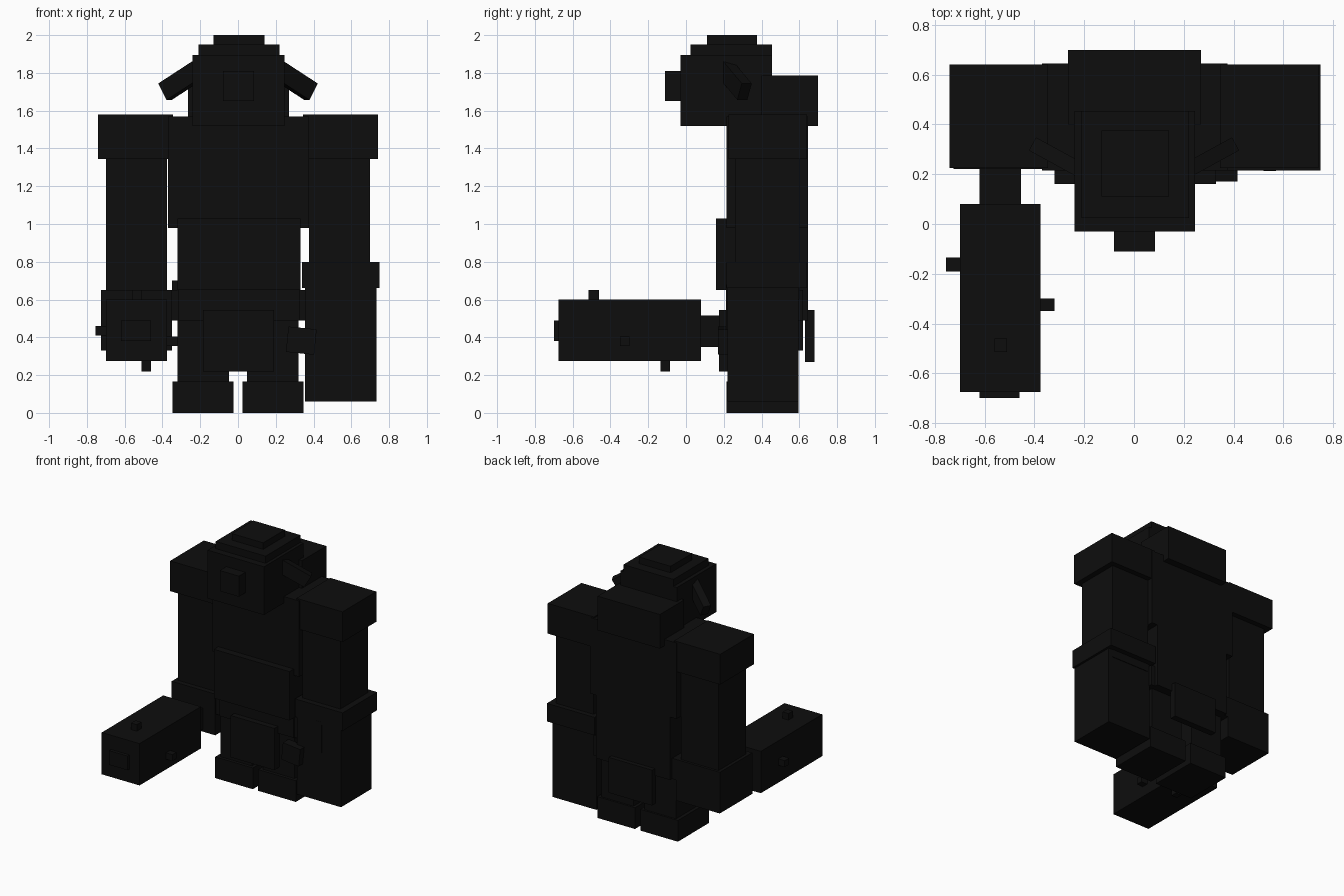
import bpy
from mathutils import Matrix, Vector, Euler
import bmesh

cube = bpy.data.objects.get("Cube")
if cube:
    bpy.data.objects.remove(cube, do_unlink=True)

black = bpy.data.materials.new("charcoal_black")
black.use_nodes = True
colour = (0.004, 0.004, 0.004, 1)
black.diffuse_color = colour
black.node_tree.nodes["Principled BSDF"].inputs["Base Color"].default_value = colour


def box(name, x, y, z, tilt=(0, 0, 0)):
    """Block spanning the given x, y and z ranges, turned about its centre."""
    spans = (x, y, z)
    size = Vector([b - a for a, b in spans])
    centre = Vector([(a + b) / 2 for a, b in spans])
    mesh = bpy.data.meshes.new(name)
    bm = bmesh.new()
    bmesh.ops.create_cube(bm, size=1, matrix=Matrix.Diagonal(size).to_4x4())
    bm.to_mesh(mesh)
    bm.free()
    mesh.materials.append(black)
    obj = bpy.data.objects.new(name, mesh)
    obj.location = centre
    obj.rotation_euler = Euler(tilt)
    bpy.context.collection.objects.link(obj)
    return obj


# Head with a stepped crown, nose and a hump behind
box("head", (-.24, .245), (-.03, .455), (1.52, 1.895))
box("crown_lower", (-.21, .22), (.025, .455), (1.89, 1.95))
box("crown_upper", (-.13, .14), (.11, .375), (1.94, 2.0))
box("nose", (-.08, .085), (-.11, -.02), (1.65, 1.81))
box("hump", (-.265, .27), (.40, .70), (1.52, 1.785))

# Drooping ears, swept back
for side, label in ((-1, "right"), (1, "left")):
    ear = box(label + "_ear", (-.12, .12), (-.03, .03), (-.05, .05),
              (0, side * .52, side * .5))
    ear.location = (side * .295, .26, 1.76)

# Torso, belly and hips
box("chest", (-.37, .375), (.215, .645), (.98, 1.57))
box("waist", (-.315, .325), (.22, .645), (.49, 1.0))
box("belly_plate", (-.32, .33), (.16, .24), (.65, 1.03))
box("hip_belt", (-.35, .36), (.23, .62), (.49, .65))
box("right_hip_stud", (-.35, -.30), (.36, .46), (.55, .70))
box("front_loincloth", (-.185, .19), (.175, .24), (.22, .545))
box("back_loincloth", (-.185, .19), (.63, .68), (.27, .545))

# Legs and feet
for side, label in ((-1, "right"), (1, "left")):
    inner, outer, toe_in, toe_out = [side * v for v in (.047, .32, .023, .347)]
    box(label + "_leg", sorted((inner, outer)), (.24, .58), (.1, .55))
    box(label + "_foot", sorted((toe_in, toe_out)), (.215, .595), (0, .165))
box("leg_patch", (.26, .41), (.17, .24), (.315, .45), (0, .1, 0))

# Shoulders and upper arms
for side, label in ((-1, "right"), (1, "left")):
    cap_x = sorted((side * .345, side * .742))
    arm_x = sorted((side * .375, side * .70))
    box(label + "_shoulder", cap_x, (.225, .64), (1.345, 1.58))
    box(label + "_upper_arm", arm_x, (.26, .60), (.60, 1.36))

# Hanging left arm
box("left_elbow_band", (.34, .75), (.215, .64), (.66, .80))
box("left_forearm", (.355, .733), (.22, .595), (.06, .67))
box("left_arm_strip", (.52, .57), (.213, .24), (.44, .68))

# Raised right arm with studs on each side
box("right_elbow", (-.725, -.35), (.22, .62), (.33, .65))
box("right_elbow_joint", (-.62, -.455), (.06, .26), (.35, .515))
box("right_forearm", (-.70, -.375), (-.675, .08), (.275, .60))
box("right_forearm_tip", (-.62, -.46), (-.70, -.66), (.38, .49))
box("top_stud", (-.56, -.51), (-.515, -.46), (.58, .65))
box("bottom_stud", (-.51, -.46), (-.135, -.085), (.22, .29))
box("outer_stud", (-.755, -.69), (-.19, -.135), (.41, .46))
box("inner_stud", (-.39, -.32), (-.35, -.30), (.355, .405))
